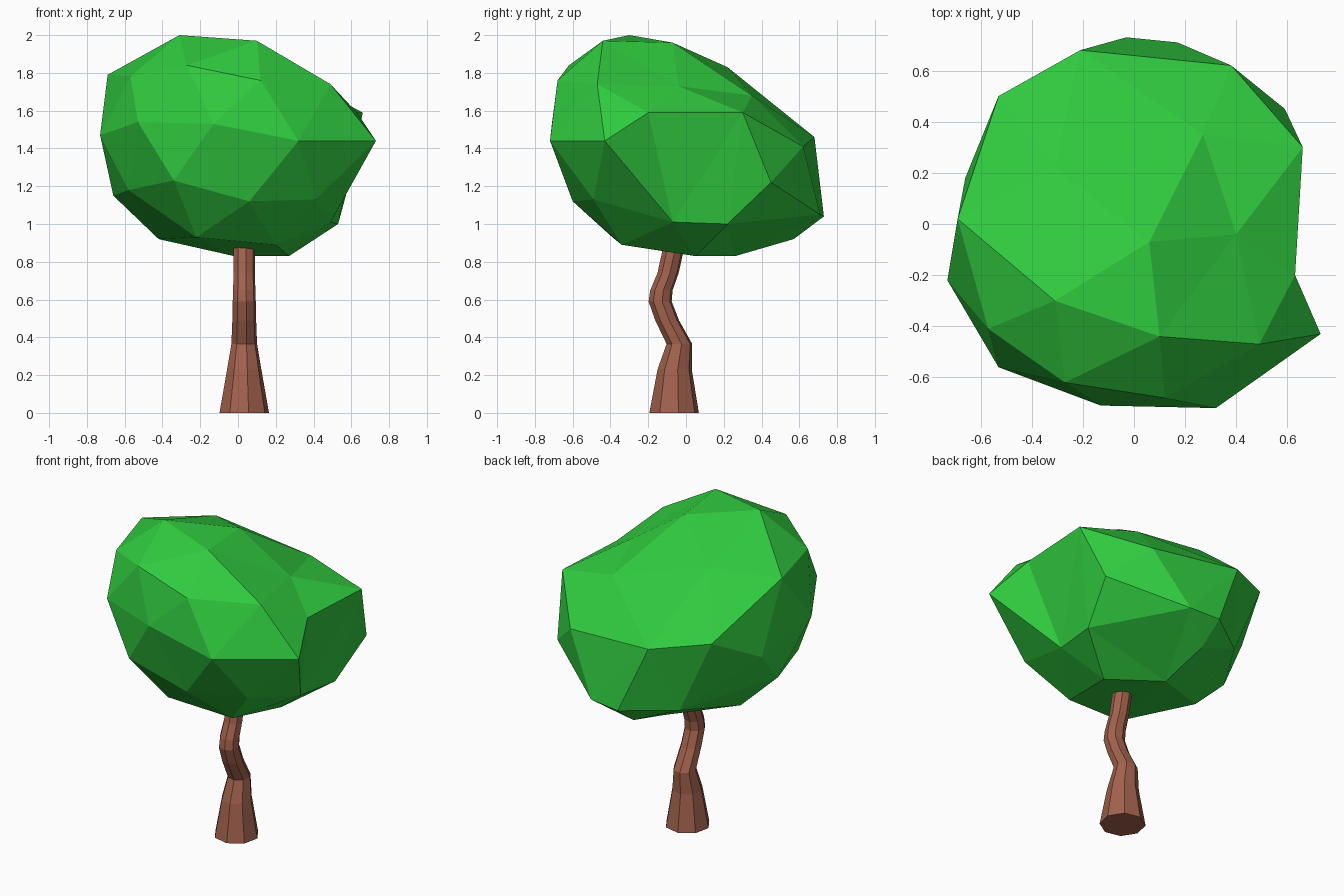
import bpy, bmesh, math
from mathutils import Vector


def finish(bm, name, color):
    bmesh.ops.recalc_face_normals(bm, faces=bm.faces)
    me = bpy.data.meshes.new(name)
    bm.to_mesh(me)
    bm.free()
    ob = bpy.data.objects.new(name, me)
    bpy.context.collection.objects.link(ob)
    mat = bpy.data.materials.new(name + "_color")
    mat.diffuse_color = color
    me.materials.append(mat)
    return ob


# Trunk: eight-sided loft along a wavy path (height, y offset, radius)
rings = [(0, -.063, .133), (.23, -.06, .092), (.365, -.035, .069), (.49, -.10, .064),
         (.59, -.137, .062), (.65, -.130, .060), (.74, -.095, .057), (.90, -.06, .057)]
bm = bmesh.new()
loops = []
for z, y, r in rings:
    loops.append([bm.verts.new((.033 + r * math.cos(math.radians(45 * i + 10)),
                                y + r * math.sin(math.radians(45 * i + 10)), z))
                  for i in range(8)])
for a, b in zip(loops, loops[1:]):
    for i in range(8):
        j = (i + 1) % 8
        bm.faces.new((a[i], a[j], b[j], b[i]))
bm.faces.new(loops[0][::-1])
bm.faces.new(loops[-1])
finish(bm, "trunk", (.36, .12, .075, 1))

# Crown: faceted irregular ball; corners are triangulated on a sphere, then moved out
corners = [
    # top
    (-.31, -.30, 2.0), (.10, -.44, 1.97), (.06, -.07, 1.96), (-.31, .22, 1.83),
    (-.69, .02, 1.79), (-.57, -.41, 1.78), (-.27, -.62, 1.84), (.12, -.68, 1.76),
    (.49, -.47, 1.74), (.40, -.04, 1.73), (.27, .35, 1.68),
    # middle
    (.73, -.43, 1.44), (.32, -.72, 1.44), (-.13, -.71, 1.53), (-.53, -.56, 1.54),
    (-.73, -.22, 1.47), (-.66, .18, 1.34), (-.53, .50, 1.51), (-.21, .68, 1.46),
    (.38, .62, 1.41), (.66, .30, 1.59), (.63, -.20, 1.59), (.59, .45, 1.22),
    # underside
    (.41, -.49, 1.13), (.06, -.60, 1.12), (-.34, -.61, 1.23), (-.58, -.30, 1.18),
    (-.66, .02, 1.15), (-.32, .52, 1.04), (-.03, .73, 1.04), (.17, .71, 1.05),
    (.53, .22, 1.0), (.49, -.07, 1.01), (.20, -.34, .89), (-.22, -.39, .93),
    (-.42, .05, .92), (-.03, .57, .92), (-.02, .26, .83), (.27, .05, .83),
]
center = Vector((0, 0, 1.38))
bm = bmesh.new()
placed = []
for c in corners:
    p = Vector(c)
    placed.append((bm.verts.new((p - center).normalized()), p))
bmesh.ops.convex_hull(bm, input=bm.verts)
for v, p in placed:
    v.co = p
finish(bm, "crown", (.03, .6, .05, 1))
